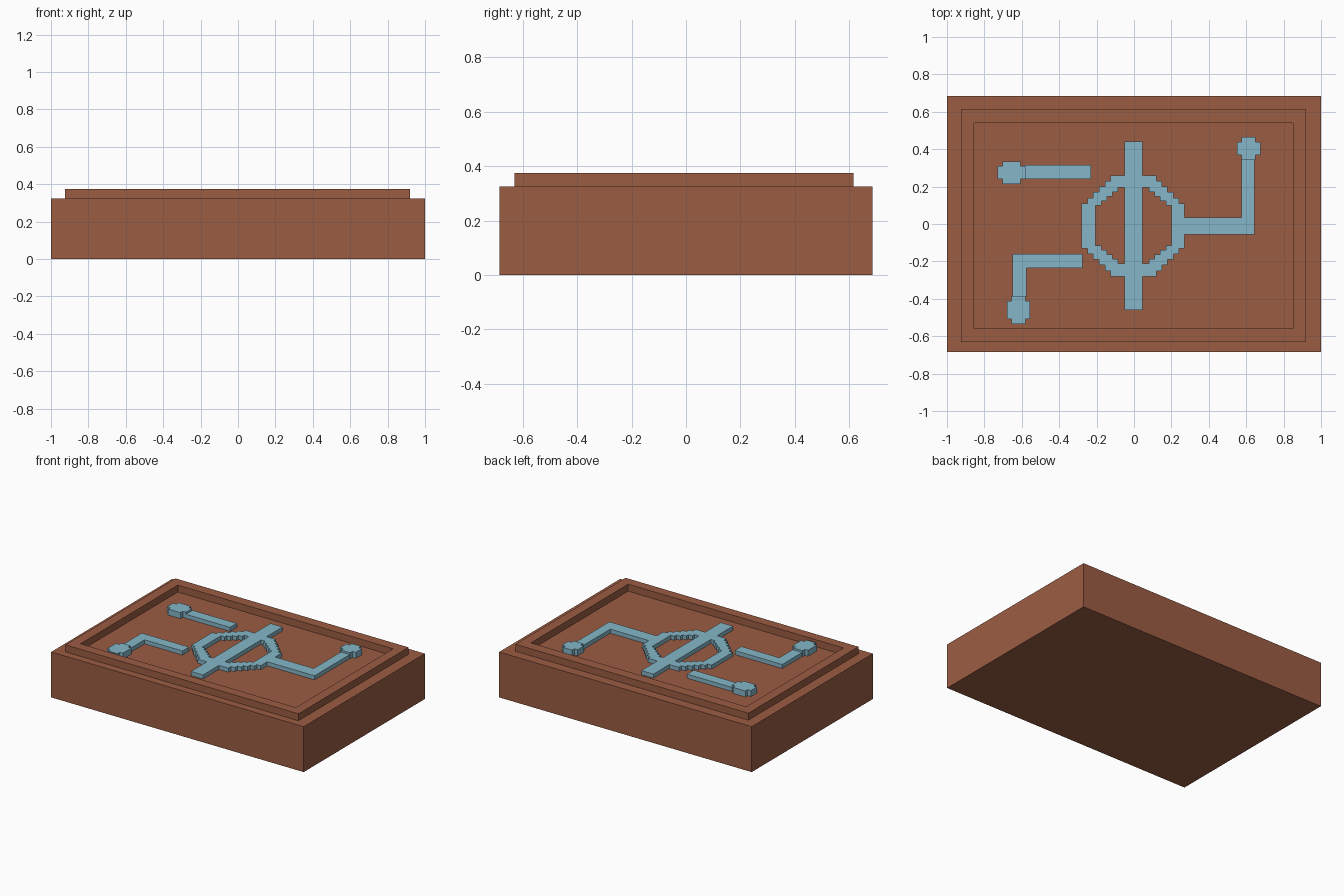
import bpy, bmesh

if "Cube" in bpy.data.objects:
    bpy.data.objects.remove(bpy.data.objects["Cube"])


def material(name, rgb):
    m = bpy.data.materials.new(name)
    m.diffuse_color = (*rgb, 1)
    m.use_nodes = True
    m.node_tree.nodes["Principled BSDF"].inputs["Base Color"].default_value = m.diffuse_color
    return m


brown = material("clay_brown", (0.33, 0.108, 0.057))
blue = material("pale_blue", (0.235, 0.47, 0.58))


def relief(name, mat, z0, z1, adds, cuts=(), late=()):
    """Extruded union of (x0, x1, y0, y1) rectangles: adds, minus cuts, plus late."""
    rects = list(adds) + list(cuts) + list(late)
    xs = sorted({round(v, 4) for r in rects for v in r[:2]})
    ys = sorted({round(v, 4) for r in rects for v in r[2:]})

    def hit(group, x, y):
        return any(a < x < b and c < y < d for a, b, c, d in group)

    bm = bmesh.new()
    grid = {}

    def vert(i, j):
        if (i, j) not in grid:
            grid[i, j] = bm.verts.new((xs[i], ys[j], z1))
        return grid[i, j]

    for i in range(len(xs) - 1):
        for j in range(len(ys) - 1):
            x, y = (xs[i] + xs[i + 1]) / 2, (ys[j] + ys[j + 1]) / 2
            if (hit(adds, x, y) and not hit(cuts, x, y)) or hit(late, x, y):
                bm.faces.new([vert(i, j), vert(i + 1, j),
                              vert(i + 1, j + 1), vert(i, j + 1)])
    ext = bmesh.ops.extrude_face_region(bm, geom=bm.faces[:], use_keep_orig=True)
    for v in ext["geom"]:
        if isinstance(v, bmesh.types.BMVert):
            v.co.z = z0
    bmesh.ops.recalc_face_normals(bm, faces=bm.faces[:])
    mesh = bpy.data.meshes.new(name)
    bm.to_mesh(mesh)
    bm.free()
    mesh.materials.append(mat)
    ob = bpy.data.objects.new(name, mesh)
    bpy.context.collection.objects.link(ob)
    return ob


FLOOR, RIM, TRACE, PAD = 0.325, 0.375, 0.354, 0.368
SUNK = FLOOR - 0.005

# Base block and raised rim
relief("base_block", brown, 0, FLOOR, [(-1, 1, -0.685, 0.685)])
relief("raised_rim", brown, SUNK, RIM, [(-0.925, 0.92, -0.63, 0.615)],
       [(-0.855, 0.85, -0.56, 0.54)])

# Stepped ring with centre bar and right-hand trace
outer = [(-0.125 - 0.031 * k, 0.12 + 0.03 * k, -0.28 + 0.03 * k, 0.26 - 0.03 * k)
         for k in range(6)]
inner = [(-0.085 - 0.03 * k, 0.08 + 0.03 * k, -0.21 + 0.024 * k, 0.195 - 0.024 * k)
         for k in range(5)]
relief("ring_and_bar", blue, SUNK, TRACE, outer, inner,
       [(-0.05, 0.045, -0.46, 0.44),
        (0.265, 0.645, -0.055, 0.035), (0.575, 0.645, -0.055, 0.345)])

# Separate traces on the left
relief("upper_left_trace", blue, SUNK, TRACE, [(-0.585, -0.23, 0.24, 0.315)])
relief("lower_left_trace", blue, SUNK, TRACE,
       [(-0.65, -0.275, -0.235, -0.16), (-0.65, -0.575, -0.39, -0.16)])

# Stepped end pads: wide, tall and middle rectangles
pads = {"upper_left_pad": (-0.73, -0.58, 0.215, 0.335),
        "right_pad": (0.55, 0.675, 0.342, 0.465),
        "lower_left_pad": (-0.68, -0.555, -0.535, -0.385)}
for name, (a, b, c, d) in pads.items():
    s = 0.026
    relief(name, blue, SUNK, PAD,
           [(a, b, c + s, d - s), (a + s, b - s, c, d)])
